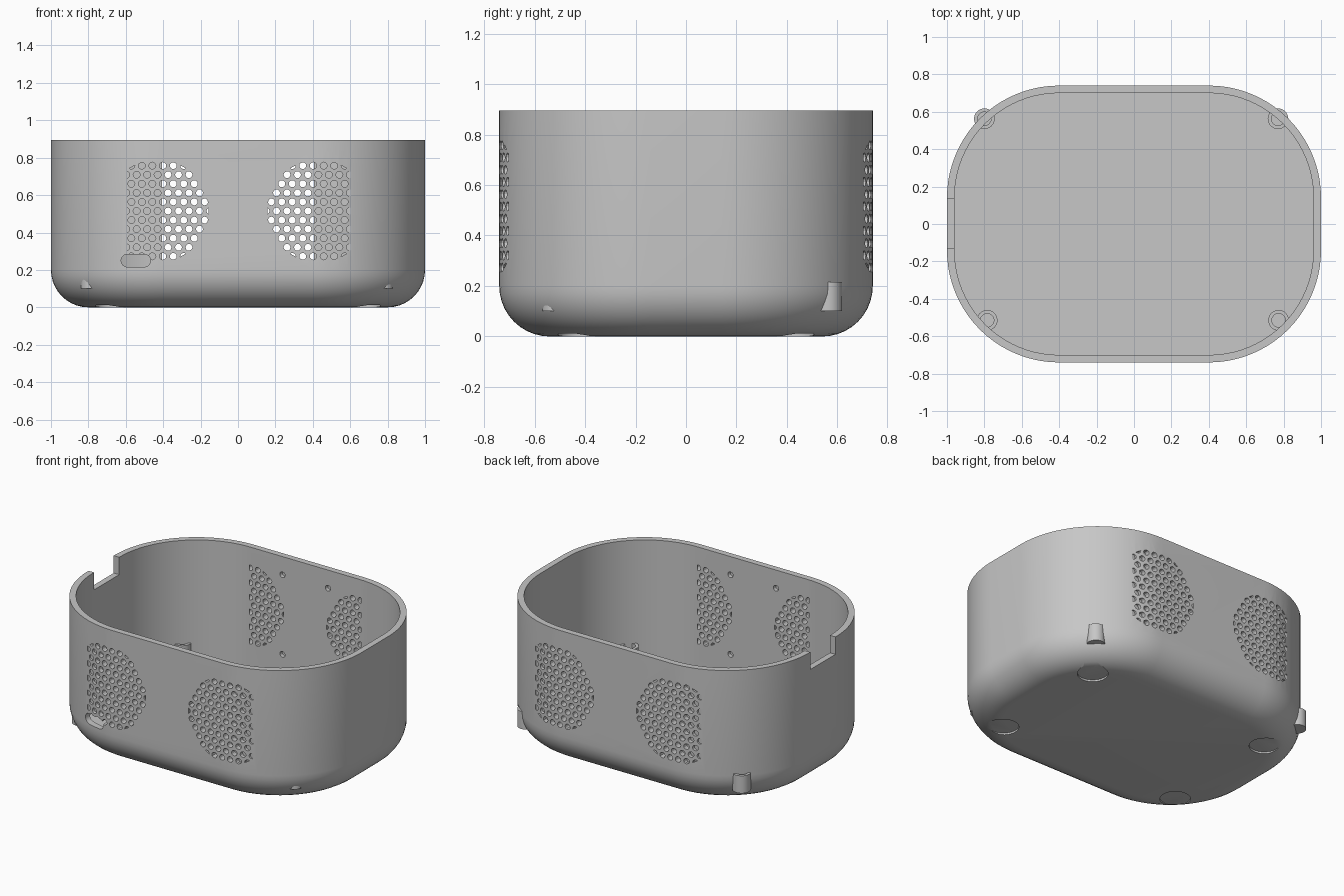
import bpy, bmesh
from math import sin, cos, pi, hypot
from mathutils import Matrix

if "Cube" in bpy.data.objects:
    bpy.data.objects.remove(bpy.data.objects["Cube"], do_unlink=True)

grey = bpy.data.materials.new("plain grey")
grey.use_nodes = True
grey.diffuse_color = (0.57, 0.57, 0.57, 1)
grey.node_tree.nodes["Principled BSDF"].inputs["Base Color"].default_value = (0.57, 0.57, 0.57, 1)

CORE_X, CORE_Y, RADIUS = 0.4, 0.14, 0.6
HEIGHT, WALL, FILLET, FLOOR = 0.895, 0.04, 0.2, 0.1


def finish(name, bm):
    bmesh.ops.recalc_face_normals(bm, faces=bm.faces)
    mesh = bpy.data.meshes.new(name)
    bm.to_mesh(mesh)
    bm.free()
    mesh.materials.append(grey)
    obj = bpy.data.objects.new(name, mesh)
    bpy.context.collection.objects.link(obj)
    return obj


def activate(obj):
    bpy.ops.object.select_all(action='DESELECT')
    obj.select_set(True)
    bpy.context.view_layer.objects.active = obj


def ring(bm, r, z, steps=20):
    """Rounded rectangle whose corners have radius r."""
    verts = []
    for q, (sx, sy) in enumerate([(1, 1), (-1, 1), (-1, -1), (1, -1)]):
        for i in range(steps + 1):
            a = (q + i / steps) * pi / 2
            verts.append(bm.verts.new((sx * CORE_X + r * cos(a), sy * CORE_Y + r * sin(a), z)))
    return verts


def loft(bm, rings):
    """Skin neighbouring rings and cap both ends."""
    for a, b in zip(rings, rings[1:]):
        n = len(a)
        for i in range(n):
            bm.faces.new((a[i], a[(i + 1) % n], b[(i + 1) % n], b[i]))
    bm.faces.new(rings[0])
    bm.faces.new(rings[-1])


def prism(bm, points, y0, y1):
    """Solid with an outline in x and z, running along y."""
    loft(bm, [[bm.verts.new((x, y, z)) for x, z in points] for y in (y0, y1)])


def circle(x, z, r, sides=12):
    return [(x + r * cos(i / sides * 2 * pi), z + r * sin(i / sides * 2 * pi))
            for i in range(sides)]


def carve(target, bm):
    cutter = finish("cutter", bm)
    cutter.hide_render = True
    mod = target.modifiers.new("cut", 'BOOLEAN')
    mod.operation, mod.solver, mod.object = 'DIFFERENCE', 'EXACT', cutter
    activate(target)
    bpy.ops.object.modifier_apply(modifier=mod.name)
    bpy.data.objects.remove(cutter, do_unlink=True)


# Open tub: rounded outer skin, rim, straight inner wall down to a flat floor
bm = bmesh.new()
N = 10
profile = [(RADIUS - FILLET * (1 - sin(i / N * pi / 2)), FILLET * (1 - cos(i / N * pi / 2)))
           for i in range(N + 1)]
profile += [(RADIUS, HEIGHT), (RADIUS - WALL, HEIGHT), (RADIUS - WALL, FLOOR)]
loft(bm, [ring(bm, r, z) for r, z in profile])
tub = finish("tub_shell", bm)

# Round grilles front and back: open in the flat wall, blind where the wall curves
bm = bmesh.new()
PITCH, MID_X, MID_Z = 0.056, 0.43, 0.515
GRILLE, HOLE, EDGE = 0.273, 0.0185, 0.605
for sx in (-1, 1):
    for sy in (-1, 1):
        for row in range(-5, 6):
            z = row * PITCH * 0.866
            for col in range(-6, 6):
                x = (col + (row % 2) / 2) * PITCH
                if hypot(x, z) > GRILLE + HOLE - 0.006 or MID_X + x > EDGE + HOLE - 0.006:
                    continue
                # Trim the hole to the round outline and the straight side
                outline = []
                for px, pz in circle(x, z, HOLE):
                    k = min(1, GRILLE / hypot(px, pz)) if px or pz else 1
                    point = (sx * min(MID_X + px * k, EDGE), MID_Z + pz * k)
                    if not outline or hypot(point[0] - outline[-1][0],
                                            point[1] - outline[-1][1]) > 0.0005:
                        outline.append(point)
                prism(bm, outline, sy * 0.6997, sy * 0.8)
carve(tub, bm)

# Blind screw holes inside, beside each grille
bm = bmesh.new()
for sx in (-1, 1):
    for sy in (-1, 1):
        for dz in (-0.265, 0.26):
            prism(bm, circle(sx * 0.166, MID_Z + dz, 0.019, 16), sy * 0.66, sy * 0.725)
carve(tub, bm)

# Foot recesses underneath and the cable notch in the rim
bm = bmesh.new()
for sx in (-1, 1):
    for sy in (-1, 1):
        bmesh.ops.create_cone(bm, cap_ends=True, segments=40, radius1=0.092, radius2=0.092,
                              depth=0.2, matrix=Matrix.Translation((sx * 0.67, sy * 0.415, -0.088)))
bmesh.ops.create_cube(bm, size=1, matrix=Matrix.Translation((-1, 0.002, 0.93))
                      @ Matrix.Diagonal((0.2, 0.262, 0.3, 1)))
carve(tub, bm)

# Rounded port slot low on the front
bm = bmesh.new()
slot = []
for i in range(24):
    a = (i + 0.5) / 24 * 2 * pi
    side = 1 if cos(a) > 0 else -1
    slot.append((-0.546 + side * 0.045 + 0.034 * cos(a), 0.25 + 0.034 * sin(a)))
prism(bm, slot, -0.8, -0.6)
carve(tub, bm)

activate(tub)
bpy.ops.object.shade_smooth_by_angle(angle=0.5)

# Hollow screw bosses in the four corners
spots = {"front_right": (-0.785, -0.515), "front_left": (0.773, -0.515),
         "back_right": (-0.8, 0.563), "back_left": (0.77, 0.563)}
for place, (x, y) in spots.items():
    bm = bmesh.new()
    tube = []
    for r, z in [(0.055, 0.1), (0.055, 0.215), (0.036, 0.215), (0.036, 0.12)]:
        tube.append([bm.verts.new((px, py, z)) for px, py in circle(x, y, r, 32)])
    loft(bm, tube)
    boss = finish("screw_boss_" + place, bm)
    activate(boss)
    bpy.ops.object.shade_smooth_by_angle(angle=0.5)
